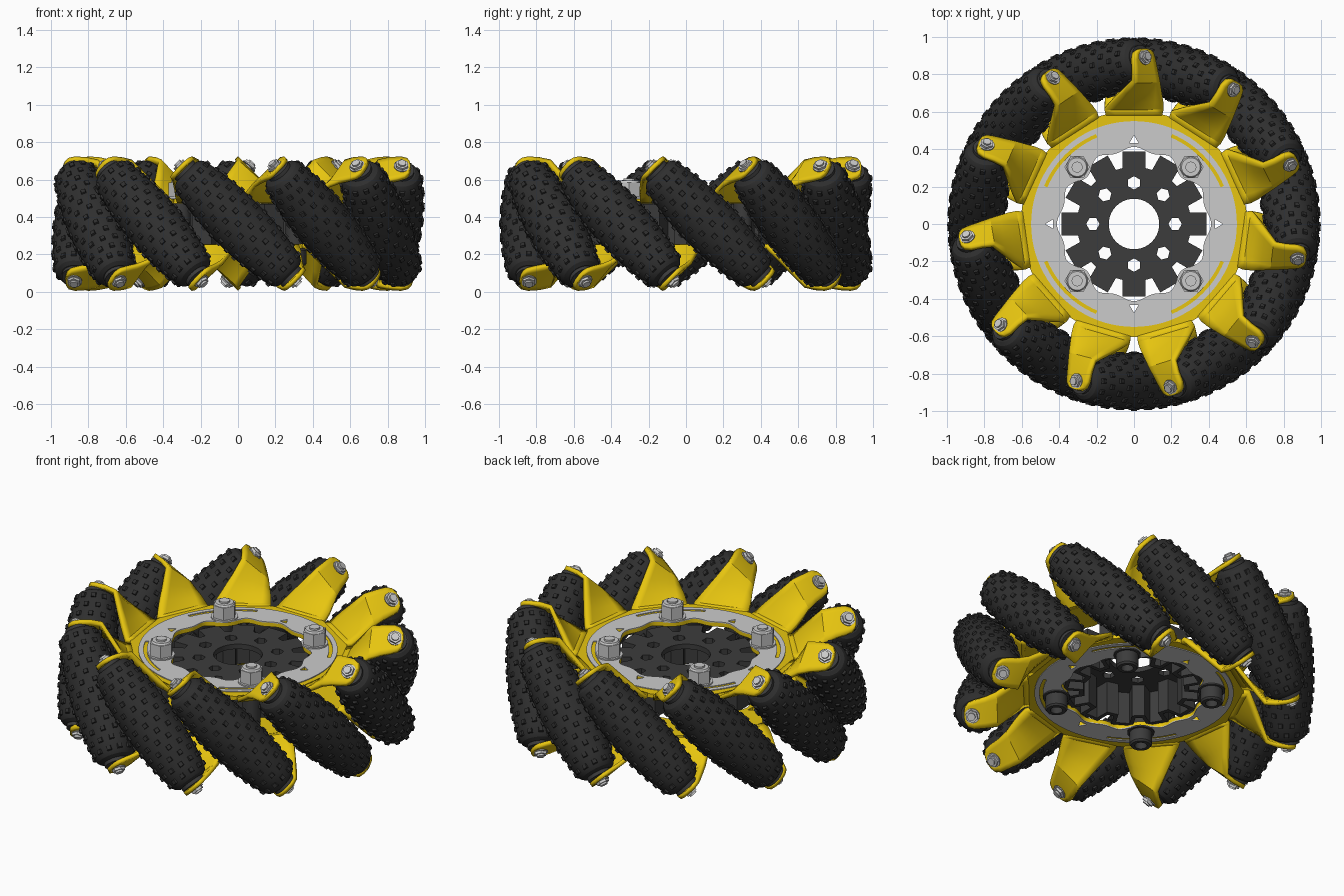
import bpy, bmesh
from math import sin, cos, pi, radians, sqrt
from mathutils import Matrix

if "Cube" in bpy.data.objects:
    bpy.data.objects.remove(bpy.data.objects["Cube"])

N = 11                       # rollers
STEP = 2 * pi / N
MID = Matrix.Translation((0, 0, 0.365))          # wheel mid-plane
FLIP = MID @ Matrix.Rotation(pi, 4, 'Y')         # underside repeats the top


def T(x, y, z):
    return Matrix.Translation((x, y, z))


def R(a, axis='Z'):
    return Matrix.Rotation(a, 4, axis)


def material(name, rgb):
    m = bpy.data.materials.new(name)
    m.diffuse_color = (*rgb, 1)
    m.use_nodes = True
    m.node_tree.nodes["Principled BSDF"].inputs["Base Color"].default_value = m.diffuse_color
    return m


YELLOW = material("yellow_paint", (0.8, 0.56, 0.005))
RUBBER = material("black_rubber", (0.028, 0.028, 0.028))
DARK = material("dark_plastic", (0.045, 0.045, 0.045))


def place(name, mesh, matrix):
    ob = bpy.data.objects.new(name, mesh)
    bpy.context.collection.objects.link(ob)
    ob.matrix_world = matrix
    return ob


def finish(bm, name, mat=None):
    bmesh.ops.recalc_face_normals(bm, faces=bm.faces)
    me = bpy.data.meshes.new(name)
    bm.to_mesh(me)
    bm.free()
    if mat:
        me.materials.append(mat)
    return me


def cylinder(bm, r, z0, z1, segs=24, r2=None):
    bmesh.ops.create_cone(bm, cap_ends=True, segments=segs, radius1=r,
                          radius2=r if r2 is None else r2, depth=z1 - z0,
                          matrix=T(0, 0, (z0 + z1) / 2))


def lathe(bm, profile, steps):
    vs = [bm.verts.new((r, 0, z)) for r, z in profile]
    es = [bm.edges.new(p) for p in zip(vs, vs[1:])]
    bmesh.ops.spin(bm, geom=vs + es, cent=(0, 0, 0), axis=(0, 0, 1), angle=2 * pi, steps=steps)
    bmesh.ops.remove_doubles(bm, verts=bm.verts, dist=1e-5)


def polar(r, a):
    return (r * cos(a), r * sin(a))


def circle(r, n, cx=0, cy=0, a0=0):
    return [(cx + r * cos(a0 + 2 * pi * i / n), cy + r * sin(a0 + 2 * pi * i / n)) for i in range(n)]


def plate(name, loops, z0, z1, mat=None):
    """Flat plate with holes, extruded from closed 2D outlines."""
    cu = bpy.data.curves.new(name, 'CURVE')
    cu.dimensions, cu.fill_mode, cu.extrude = '2D', 'BOTH', (z1 - z0) / 2
    for pts in loops:
        sp = cu.splines.new('POLY')
        sp.points.add(len(pts) - 1)
        for p, (x, y) in zip(sp.points, pts):
            p.co = (x, y, 0, 1)
        sp.use_cyclic_u = True
    ob = place(name, cu, Matrix())
    bpy.context.view_layer.update()
    deps = bpy.context.evaluated_depsgraph_get()
    tmp = bpy.data.meshes.new_from_object(ob.evaluated_get(deps))
    bpy.data.objects.remove(ob)
    bm = bmesh.new()
    bm.from_mesh(tmp)
    bmesh.ops.remove_doubles(bm, verts=bm.verts, dist=1e-5)
    bmesh.ops.translate(bm, verts=bm.verts, vec=(0, 0, (z0 + z1) / 2))
    return finish(bm, name, mat)


# Side rings: scalloped inner edge, with a grey face sheet
inner = []
for i in range(144):
    a = 2 * pi * i / 144
    pad = max(0, -cos(4 * a)) ** 3
    inner.append(polar(0.4 + 0.012 * cos(12 * a) * (1 - pad) - 0.035 * pad, a))
tri_holes = [circle(0.028, 3, *polar(0.447, k * pi / 2), k * pi / 2) for k in range(4)]
ring = plate("side_ring", [circle(0.605, 88), inner] + tri_holes, 0.108, 0.132, YELLOW)
slots = []
for k in range(4):
    arc = [radians(90 * k + 23 + 44 * i / 14) for i in range(15)]
    slots.append([polar(0.522, a) for a in arc] + [polar(0.503, a) for a in reversed(arc)])
sheet = plate("ring_face", [circle(0.55, 88), inner] + tri_holes + slots, 0.13, 0.137)

# Bent roller tabs: (radius, clockwise edge, z, counter-clockwise edge, z)
rows = [(0.58, -0.15, 0.12, 0.15, 0.12), (0.615, -0.158, 0.122, 0.158, 0.122),
        (0.66, -0.155, 0.148, 0.113, 0.187), (0.71, -0.145, 0.176, 0.06, 0.26),
        (0.76, -0.134, 0.205, 0.008, 0.335), (0.82, -0.12, 0.223, 0.004, 0.347),
        (0.88, -0.108, 0.235, 0.008, 0.351), (0.915, -0.098, 0.245, 0.0, 0.343),
        (0.933, -0.08, 0.263, -0.02, 0.323), (0.938, -0.06, 0.283, -0.04, 0.303)]
bm = bmesh.new()
grid = []
for r, u0, z0, u1, z1 in rows:
    grid.append([bm.verts.new((r, u0 + (u1 - u0) * t / 6, z0 + (z1 - z0) * t / 6)) for t in range(7)])
for a, b in zip(grid, grid[1:]):
    for i in range(6):
        bm.faces.new((a[i], b[i], b[i + 1], a[i + 1]))
tab = finish(bm, "roller_tab", YELLOW)

for side, M in (("top", MID), ("bottom", FLIP)):
    place(side + "_ring", ring, M)
    place(side + "_ring_face", sheet, M)
    for k in range(N):
        ob = place(f"{side}_roller_tab_{k + 1}", tab, M @ R(pi / 2 + k * STEP))
        mod = ob.modifiers.new("thickness", 'SOLIDIFY')
        mod.thickness, mod.offset = 0.024, 0


# Rubber rollers: barrel body with staggered square studs
def barrel(s):
    return 0.99 - sqrt(0.84 ** 2 + s * s / 2)


HALF = 0.39
prof = [(0.0, -HALF), (0.078, -HALF), (0.098, -HALF + 0.012)]
prof += [(barrel(s), s) for s in [(-0.355 + 0.71 * i / 12) for i in range(13)]]
prof += [(r, -z) for r, z in reversed(prof[:3])]
bm = bmesh.new()
lathe(bm, prof, 36)
for row in range(13):
    s = (row - 6) * 0.057
    for c in range(12):
        a = 2 * pi * (c + 0.5 * (row % 2)) / 12
        bmesh.ops.create_cone(bm, cap_ends=True, segments=4, radius1=0.021, radius2=0.016, depth=0.016,
                              matrix=R(a) @ T(barrel(s) + 0.001, 0, s) @ R(pi / 2, 'Y') @ R(pi / 4))
roller = finish(bm, "roller", RUBBER)

# Roller end caps and axle bolts
bm = bmesh.new()
cylinder(bm, 0.07, -0.41, 0.41, 28)
caps = finish(bm, "roller_end_caps", DARK)
bm = bmesh.new()
cylinder(bm, 0.022, -0.462, 0.462, 16)
for z in (-0.452, 0.434):
    cylinder(bm, 0.036, z, z + 0.018, 6)
for z in (-0.438, 0.432):
    cylinder(bm, 0.042, z, z + 0.006, 20)
axle = finish(bm, "roller_axle")
for k in range(N):
    M = MID @ R(-pi / 2 + k * STEP) @ T(0.84, 0, 0) @ R(pi / 4, 'X')
    place(f"roller_{k + 1}", roller, M)
    place(f"roller_caps_{k + 1}", caps, M)
    place(f"roller_axle_{k + 1}", axle, M)


# Hub: corrugated wall hanging from a drilled web
def star(valley, peak, wide, narrow):
    return [polar(r, radians(30 * k + d)) for k in range(12)
            for r, d in ((valley, -narrow), (peak, -wide), (peak, wide), (valley, narrow))]


outer = star(0.305, 0.392, 9, 11.5)
wall = plate("hub_wall", [outer, star(0.28, 0.366, 6, 8)], -0.12, 0.085, DARK)
holes = [circle(0.036, 6, *polar(0.22, k * pi / 4), k * pi / 4) for k in range(8)]
web = plate("hub_web", [outer, circle(0.135, 40)] + holes, 0.075, 0.105, DARK)
place("hub_wall", wall, MID)
place("hub_web", web, MID)

# Clamp bolts: spacer, hex nut above, round socket head below
bm = bmesh.new()
cylinder(bm, 0.05, -0.11, 0.11)
spacer = finish(bm, "spacer", DARK)
bm = bmesh.new()
cylinder(bm, 0.075, 0.134, 0.145)
cylinder(bm, 0.068, 0.145, 0.22, 6)
cylinder(bm, 0.056, 0.22, 0.23, 24, 0.05)
cylinder(bm, 0.03, 0.23, 0.24, 12)
nut = finish(bm, "clamp_nut")
bm = bmesh.new()
cylinder(bm, 0.075, -0.145, -0.134)
lathe(bm, [(0.062, -0.14), (0.062, -0.215), (0.054, -0.225), (0.034, -0.225),
           (0.034, -0.185), (0, -0.185)], 24)
head = finish(bm, "clamp_bolt_head", DARK)
for k in range(4):
    M = MID @ T(*polar(0.43, pi / 4 + k * pi / 2), 0)
    place(f"clamp_spacer_{k + 1}", spacer, M)
    place(f"clamp_nut_{k + 1}", nut, M @ R(pi / 6))
    place(f"clamp_bolt_head_{k + 1}", head, M)

# Smooth shading with crisp edges
for ob in bpy.context.scene.objects:
    ob.select_set(True)
    bpy.context.view_layer.objects.active = ob
bpy.ops.object.shade_smooth_by_angle(angle=radians(25))
